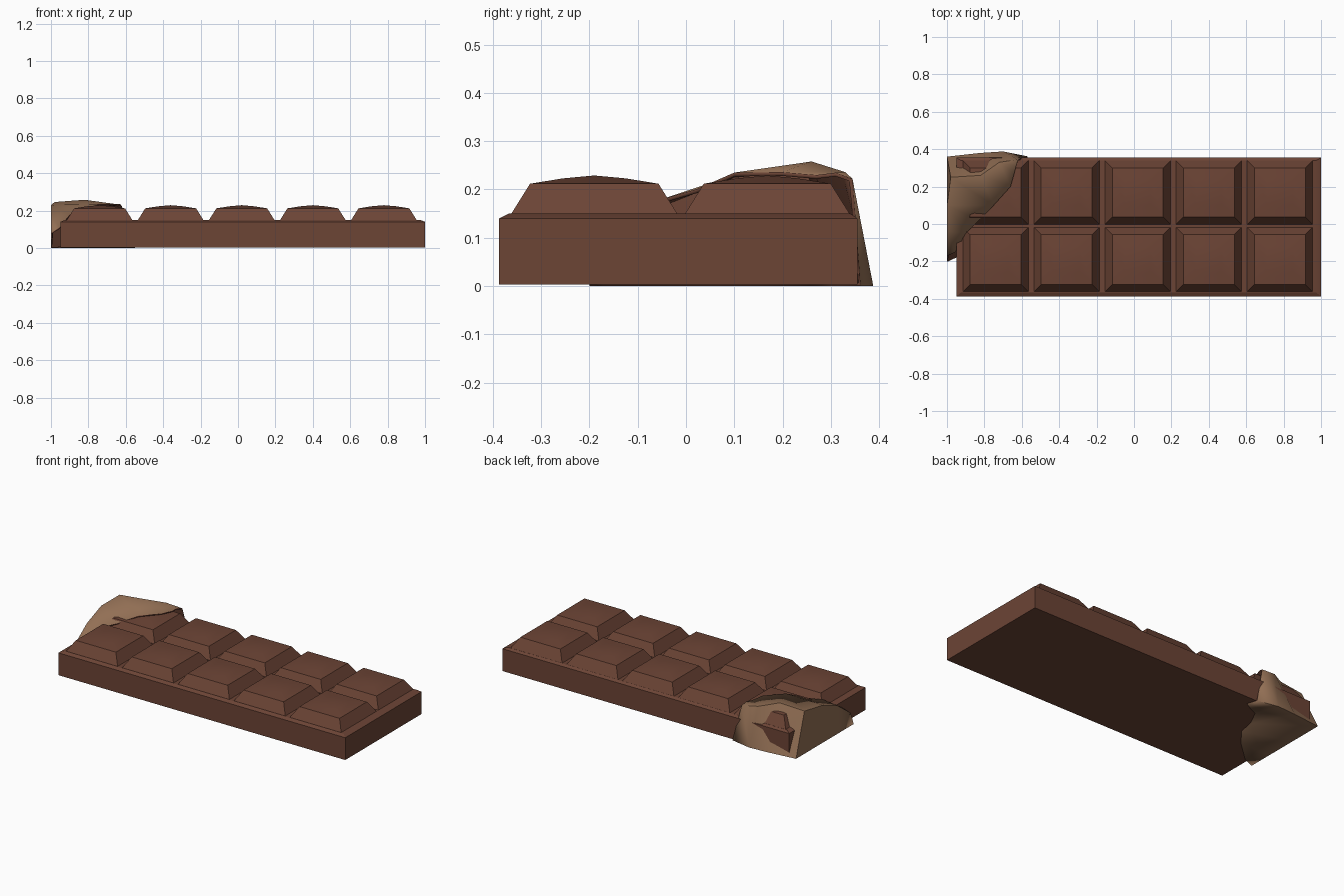
import bpy
import bmesh
import math

cube = bpy.data.objects.get("Cube")
if cube:
    bpy.data.objects.remove(cube)


def material(name, rgb):
    mat = bpy.data.materials.new(name)
    mat.use_nodes = True
    color = (*rgb, 1)
    mat.diffuse_color = color
    bsdf = next(n for n in mat.node_tree.nodes if n.type == "BSDF_PRINCIPLED")
    bsdf.inputs["Base Color"].default_value = color
    return mat


chocolate = material("chocolate_brown", (0.15, 0.058, 0.036))
wrapper_tan = material("wrapper_tan", (0.29, 0.16, 0.09))


def finish(bm, name, mats, angle):
    mesh = bpy.data.meshes.new(name)
    bm.to_mesh(mesh)
    bm.free()
    obj = bpy.data.objects.new(name, mesh)
    bpy.context.collection.objects.link(obj)
    for mat in mats:
        mesh.materials.append(mat)
    bpy.ops.object.select_all(action="DESELECT")
    obj.select_set(True)
    bpy.context.view_layer.objects.active = obj
    bpy.ops.object.shade_smooth_by_angle(angle=math.radians(angle))
    return obj


def stacked_block(name, rings, angle, peak=None):
    """Join rectangles (x0, x1, y0, y1, z) from bottom to top, closing on a flat lid or a peak."""
    bm = bmesh.new()
    loops = []
    for x0, x1, y0, y1, z in rings:
        corners = ((x0, y0), (x1, y0), (x1, y1), (x0, y1))
        loops.append([bm.verts.new((x, y, z)) for x, y in corners])
    for low, high in zip(loops, loops[1:]):
        for i in range(4):
            j = (i + 1) % 4
            bm.faces.new((low[i], low[j], high[j], high[i]))
    bm.faces.new(loops[0][::-1])
    if peak is None:
        bm.faces.new(loops[-1])
    else:
        tip = bm.verts.new(peak)
        for i in range(4):
            bm.faces.new((loops[-1][i], loops[-1][(i + 1) % 4], tip))
    return finish(bm, name, [chocolate], angle)


# Slab with a slightly drawn-in top edge
left, right, front, back = -0.95, 1.0, -0.387, 0.355
stacked_block("bar_base", [
    (left, right, front, back, 0.003),
    (left, right, front, back, 0.14),
    (left + 0.025, right - 0.025, front + 0.02, back - 0.015, 0.15),
], 25)

# Two rows of five domed chocolate pieces
pitch = 0.38
rows = {"front": (-0.365, -0.015), "back": (-0.005, 0.342)}
for row, (y0, y1) in rows.items():
    for col in range(5):
        x0 = -0.93 + col * pitch + 0.012
        x1 = x0 + pitch - 0.024

        def ring(inset, z):
            return (x0 + inset, x1 - inset, y0 + inset, y1 - inset, z)

        peak = ((x0 + x1) / 2, (y0 + y1) / 2, 0.229)
        stacked_block(f"{row}_piece_{col + 1}", [
            ring(0, 0.145), ring(0.042, 0.212), ring(0.11, 0.223)], 28, peak)

# Crumpled wrapper: each station runs under edge, floor corner, shoulder, torn top edge
stations = [
    ((-0.93, -0.17, 0), (-1, -0.2, 0), (-1, -0.17, 0.08), (-0.955, -0.15, 0.11)),
    ((-0.8, -0.05, 0), (-1, -0.05, 0), (-1, -0.04, 0.175), (-0.9, -0.05, 0.18)),
    ((-0.72, 0.05, 0), (-1, 0.15, 0), (-1, 0.1, 0.23), (-0.83, 0.02, 0.2)),
    ((-0.7, 0.15, 0), (-1, 0.36, 0), (-0.98, 0.25, 0.246), (-0.75, 0.1, 0.235)),
    ((-0.65, 0.25, 0), (-0.82, 0.38, 0), (-0.82, 0.26, 0.258), (-0.66, 0.2, 0.236)),
    ((-0.6, 0.27, 0), (-0.7, 0.388, 0), (-0.72, 0.33, 0.236), (-0.64, 0.27, 0.23)),
    ((-0.55, 0.3, 0), (-0.57, 0.362, 0), (-0.62, 0.345, 0.222), (-0.63, 0.31, 0.235)),
]
bm = bmesh.new()
grid = [[bm.verts.new(p) for p in station] for station in stations]
for a, b in zip(grid, grid[1:]):
    for i in range(3):
        bm.faces.new((a[i], a[i + 1], b[i + 1], b[i]))
bmesh.ops.triangulate(bm, faces=bm.faces[:])
wrapper = finish(bm, "torn_wrapper", [wrapper_tan, chocolate], 35)
shell = wrapper.modifiers.new("thickness", "SOLIDIFY")
shell.thickness = 0.008
shell.offset = -1
shell.material_offset = 1
shell.material_offset_rim = 1
